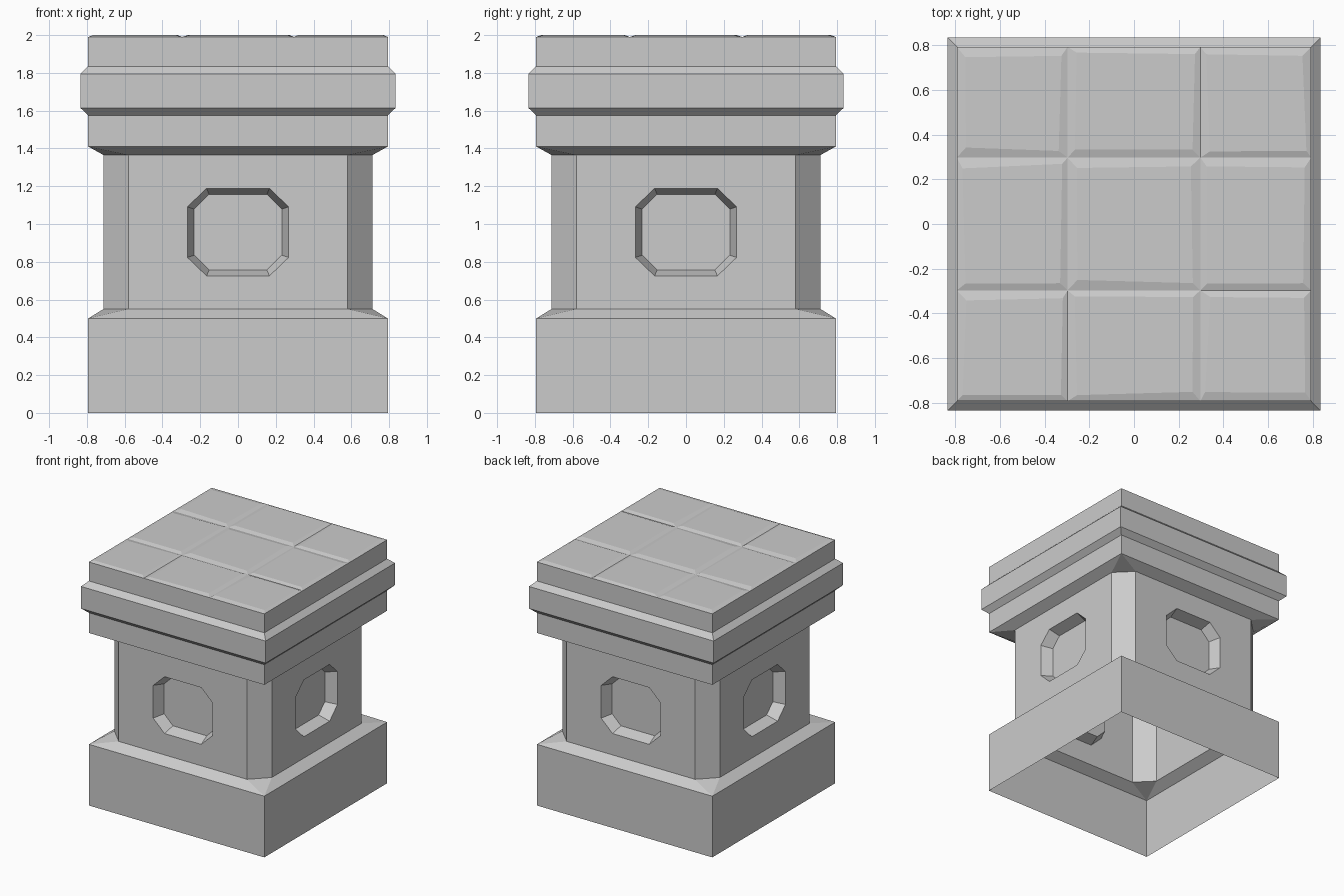
import bpy, bmesh, random
from mathutils import Matrix
from math import pi

if "Cube" in bpy.data.objects:
    bpy.data.objects.remove(bpy.data.objects["Cube"])

random.seed(4)
B, S, C, L = 0.793, 0.712, 0.58, 0.835   # block, shaft, shaft flat, ledge half widths
Z_LOW, Z_HIGH = 0.55, 1.365              # shaft bottom and top
RIM = 1.99                               # paving groove height


def finish(name, bm):
    bmesh.ops.remove_doubles(bm, verts=bm.verts, dist=1e-4)
    mesh = bpy.data.meshes.new(name)
    bm.to_mesh(mesh)
    bm.free()
    bpy.context.collection.objects.link(bpy.data.objects.new(name, mesh))


def four_sides(name, faces):
    """Repeat the faces of the front side around all four sides."""
    bm = bmesh.new()
    for k in range(4):
        rot = Matrix.Rotation(k * pi / 2, 3, 'Z')
        for f in faces:
            bm.faces.new([bm.verts.new(rot @ Matrix.Identity(3) @ v) for v in map(to_vec, f)])
    finish(name, bm)


def to_vec(p):
    from mathutils import Vector
    return Vector(p)


def bands(profile):
    """Front faces of square mouldings through (half width, height) points."""
    return [[(-a, -a, z0), (a, -a, z0), (b, -b, z1), (-b, -b, z1)]
            for (a, z0), (b, z1) in zip(profile, profile[1:])]


# Base block, open underneath, with sloped shoulder meeting the chamfered shaft
base = bands([(B, 0), (B, 0.5)])
base.append([(-B, -B, 0.5), (B, -B, 0.5), (C, -S, Z_LOW), (-C, -S, Z_LOW)])
base.append([(B, -B, 0.5), (S, -C, Z_LOW), (C, -S, Z_LOW)])
four_sides("base", base)


# Shaft with an octagonal recess on each side
def octagon(w, cx, h, cz, y, zc):
    pts = [(-w, -cz), (-cx, -h), (cx, -h), (w, -cz),
           (w, cz), (cx, h), (-cx, h), (-w, cz)]
    return [(x, y, zc + z) for x, z in pts]


outer = octagon(0.268, 0.166, 0.232, 0.134, -S, 0.957)
inner = octagon(0.232, 0.153, 0.2, 0.122, -S + 0.09, 0.957)
corner = [(-C, -S, Z_LOW), (C, -S, Z_LOW), (C, -S, Z_HIGH), (-C, -S, Z_HIGH)]
shaft = [inner]
for i in range(4):
    a, b, c = (outer[(2 * i + k) % 8] for k in range(3))
    shaft.append([corner[i], b, a])
    shaft.append([corner[i], corner[(i + 1) % 4], c, b])
for i in range(8):
    j = (i + 1) % 8
    shaft.append([outer[i], outer[j], inner[j], inner[i]])
shaft.append([(C, -S, Z_LOW), (S, -C, Z_LOW), (S, -C, Z_HIGH), (C, -S, Z_HIGH)])
four_sides("shaft", shaft)

# Stepped cap with projecting ledge
cap = bands([(B, 1.41), (B, 1.575), (L, 1.615), (L, 1.795), (B, 1.835), (B, RIM)])
cap.append([(-C, -S, Z_HIGH), (C, -S, Z_HIGH), (B, -B, 1.41), (-B, -B, 1.41)])
cap.append([(C, -S, Z_HIGH), (S, -C, Z_HIGH), (B, -B, 1.41)])
four_sides("cap", cap)

# Nine paving tiles with uneven bevelled edges
bm = bmesh.new()
lines = [-B, -0.297, 0.297, B]
signs = [(1, 1), (-1, 1), (-1, -1), (1, -1)]
for x0, x1 in zip(lines, lines[1:]):
    for y0, y1 in zip(lines, lines[1:]):
        rim = [(x0, y0), (x1, y0), (x1, y1), (x0, y1)]
        low = [bm.verts.new((x, y, RIM)) for x, y in rim]
        top = [bm.verts.new((x + sx * random.uniform(0.02, 0.045),
                             y + sy * random.uniform(0.025, 0.05), 2.0))
               for (x, y), (sx, sy) in zip(rim, signs)]
        bm.faces.new(top)
        for i in range(4):
            j = (i + 1) % 4
            bm.faces.new([low[i], low[j], top[j], top[i]])
finish("paving_tiles", bm)
